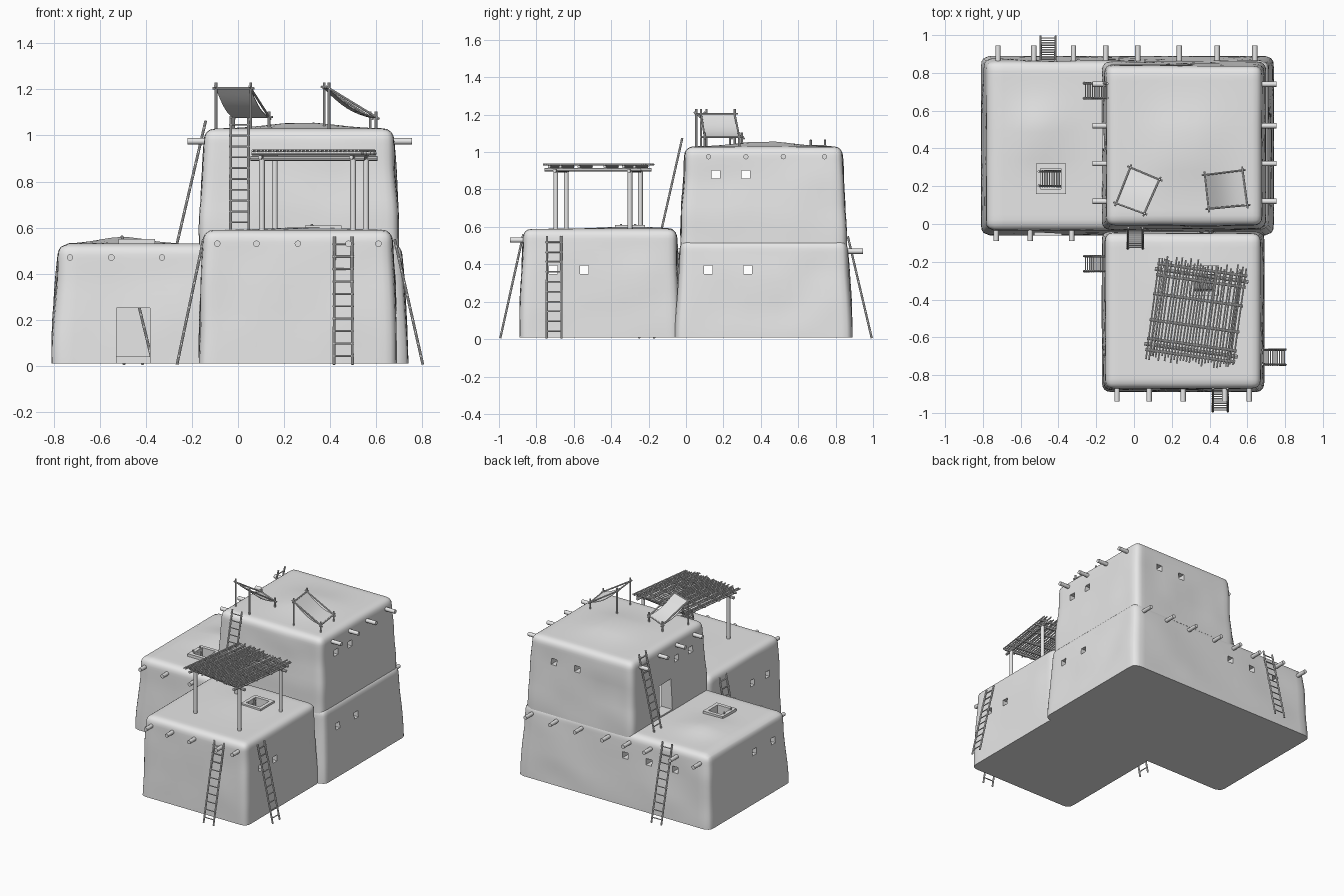
import bpy, bmesh, random
from math import exp, sin
from mathutils import Vector, Matrix, noise

random.seed(4)
if "Cube" in bpy.data.objects:
    bpy.data.objects.remove(bpy.data.objects["Cube"])

clay = bpy.data.materials.new("light_grey")
clay.use_nodes = True
clay.diffuse_color = (0.8, 0.8, 0.8, 1)
clay.node_tree.nodes["Principled BSDF"].inputs["Base Color"].default_value = (0.8, 0.8, 0.8, 1)


def finish(bm, name, angle=0.7):
    mesh = bpy.data.meshes.new(name)
    bmesh.ops.recalc_face_normals(bm, faces=bm.faces)
    bm.to_mesh(mesh)
    bm.free()
    mesh.materials.append(clay)
    ob = bpy.data.objects.new(name, mesh)
    bpy.context.collection.objects.link(ob)
    smooth(ob, angle)
    return ob


def smooth(ob, angle):
    bpy.ops.object.select_all(action='DESELECT')
    ob.select_set(True)
    bpy.context.view_layer.objects.active = ob
    bpy.ops.object.shade_smooth_by_angle(angle=angle)


def box(bm, centre, size):
    m = Matrix.Translation(centre) @ Matrix.Diagonal((*size, 1))
    bmesh.ops.create_cube(bm, size=1, matrix=m)


def pole(bm, a, b, r, sides=8):
    a, b = Vector(a), Vector(b)
    d = b - a
    m = Matrix.Translation((a + b) / 2) @ d.to_track_quat('Z', 'Y').to_matrix().to_4x4()
    bmesh.ops.create_cone(bm, cap_ends=True, segments=sides, radius1=r, radius2=r,
                          depth=d.length, matrix=m)


def cut(ob, cutter):
    mod = ob.modifiers.new("cut", 'BOOLEAN')
    mod.operation, mod.solver, mod.object = 'DIFFERENCE', 'EXACT', cutter
    graph = bpy.context.evaluated_depsgraph_get()
    graph.update()
    mesh = bpy.data.meshes.new_from_object(ob.evaluated_get(graph))
    ob.modifiers.clear()
    ob.data = mesh
    bpy.data.objects.remove(cutter)


def adobe_block(name, lo, hi, taper, bump, openings):
    """Hollow, tapered, soft-cornered block with a mounded roof and cut openings."""
    lo, hi = Vector(lo), Vector(hi)
    mid, half = (lo + hi) / 2, (hi - lo) / 2
    r = 0.045
    bm = bmesh.new()
    bmesh.ops.create_cube(bm, size=2)
    bmesh.ops.subdivide_edges(bm, edges=bm.edges[:], cuts=20, use_grid_fill=True)
    bx, by, height, width = bump
    for v in bm.verts:
        p = Vector([(1 if t > 0 else -1) * abs(t) ** 0.6 * h for t, h in zip(v.co, half)])
        q = Vector((max(r - half.x, min(half.x - r, p.x)),
                    max(r - half.y, min(half.y - r, p.y)), min(half.z - r, p.z)))
        if (p - q).length > 1e-6:
            p = q + (p - q).normalized() * min(r, (p - q).length)
        up = (p.z + half.z) / (2 * half.z)
        shrink = taper * up ** 1.3
        p.x *= 1 - shrink / half.x
        p.y *= 1 - shrink / half.y
        w = p + mid
        wave = noise.noise(w * 4) * 0.012 * sin(3.14 * min(1, max(0, up)))
        p.x += wave * p.x / half.x
        p.y += wave * p.y / half.y
        if up > 0.99:
            p.z += height * exp(-((w.x - bx) ** 2 + (w.y - by) ** 2) / width ** 2)
        v.co = p + mid
    ob = finish(bm, name)
    # Room
    bm = bmesh.new()
    box(bm, mid - Vector((0, 0, 0.02)), half * 2 - Vector((0.18, 0.18, 0.1)))
    cut(ob, finish(bm, "room_cutter"))
    # Windows, doors and roof hatches
    bm = bmesh.new()
    for centre, size in openings:
        box(bm, centre, size)
    cut(ob, finish(bm, "opening_cutter"))
    smooth(ob, 0.7)
    return ob


def side_windows(x_list, y_list, z):
    return [((x, y, z), (0.24, 0.045, 0.045)) for x in x_list for y in y_list]


def back_windows(x_list, y, z):
    return [((x, y, z), (0.045, 0.24, 0.045)) for x in x_list]


HATCH = 0.11
hatch_a, hatch_b = Vector((-0.44, 0.24, 0.53)), Vector((0.37, -0.3, 0.59))
hatch_size = (HATCH, HATCH, 0.3)

# Three room blocks
adobe_block("rear_lower_block", (-0.81, -0.06, 0.01), (0.74, 0.89, 0.53), 0.03,
            (-0.5, 0.5, 0.03, 0.14),
            side_windows((-0.8, 0.73), (0.12, 0.33), 0.37)
            + back_windows((-0.12, -0.31, -0.52), 0.88, 0.37)
            + [((-0.455, -0.06, 0.13), (0.145, 0.24, 0.24)), (hatch_a, hatch_size)])
adobe_block("front_lower_block", (-0.17, -0.89, 0.01), (0.69, -0.03, 0.59), 0.02,
            (0.3, -0.3, 0.012, 0.2),
            side_windows((-0.17, 0.69), (-0.71, -0.545), 0.37) + [(hatch_b, hatch_size)])
adobe_block("upper_block", (-0.17, -0.03, 0.5), (0.7, 0.86, 1.03), 0.025,
            (0.28, 0.42, 0.03, 0.2),
            side_windows((-0.17, 0.7), (0.16, 0.32), 0.88)
            + back_windows((0.48, 0.29), 0.85, 0.88)
            + [((-0.17, 0.47, 0.65), (0.24, 0.14, 0.22))])

# Raised hatch rims
for label, c in (("rear", hatch_a), ("front", hatch_b)):
    bm = bmesh.new()
    for s in (-1, 1):
        box(bm, c + Vector((s * 0.067, 0, 0.005)), (0.026, 0.16, 0.03))
        box(bm, c + Vector((0, s * 0.067, 0.005)), (0.16, 0.026, 0.03))
    finish(bm, label + "_hatch_rim")

# Projecting roof beams
bm = bmesh.new()
for x in (-0.73, -0.55, -0.33):
    pole(bm, (x, 0.02, 0.47), (x, -0.09, 0.47), 0.014, 12)
for x in (-0.72, -0.53, -0.32, -0.15, 0.02, 0.24, 0.44, 0.64):
    pole(bm, (x, 0.8, 0.47), (x, 0.945, 0.47), 0.014, 12)
for x in (-0.09, 0.08, 0.26, 0.48, 0.61):
    pole(bm, (x, -0.8, 0.53), (x, -0.94, 0.53), 0.014, 12)
for y in (0.12, 0.32, 0.52, 0.74):
    pole(bm, (0.6, y, 0.975), (0.755, y, 0.975), 0.014, 12)
    pole(bm, (-0.08, y, 0.975), (-0.22, y, 0.975), 0.014, 12)
finish(bm, "roof_beams")


def ladder(name, foot, head, width=0.08, rungs=10):
    foot, head = Vector(foot), Vector(head)
    d = head - foot
    across = Vector((-d.y, d.x, 0)).normalized() * width / 2
    bm = bmesh.new()
    for s in (-1, 1):
        pole(bm, foot + across * s, head + across * s * 0.95, 0.006)
    for i in range(rungs):
        p = foot + d * (i + 0.7) / (rungs + 0.3)
        pole(bm, p - across * 1.15, p + across * 1.15, 0.004, 6)
    finish(bm, name)


ladder("front_ladder", (0.457, -0.993, 0.005), (0.457, -0.87, 0.56))
ladder("left_ladder", (0.803, -0.705, 0.005), (0.68, -0.705, 0.55))
ladder("right_ladder", (-0.265, -0.21, 0.005), (-0.15, -0.21, 0.55))
ladder("back_ladder", (-0.455, 0.993, 0.005), (-0.455, 0.865, 0.55))
ladder("upper_side_ladder", (-0.265, 0.705, 0.53), (-0.14, 0.705, 1.065))
ladder("upper_front_ladder", (0.007, -0.13, 0.59), (0.007, -0.02, 1.075))
ladder("rear_hatch_ladder", (-0.375, 0.24, 0.03), (-0.505, 0.24, 0.565))
ladder("front_hatch_ladder", (0.43, -0.31, 0.03), (0.32, -0.31, 0.615))

# Pergola: posts, frame, purlins and a layer of thin sticks
turn = Matrix.Translation((0.33, -0.47, 0)) @ Matrix.Rotation(-0.14, 4, 'Z')
bm = bmesh.new()
for s in (-0.2, 0.2):
    for t in (-0.2, 0.2):
        pole(bm, (s, t, 0.57), (s, t, 0.905), 0.013, 10)
    pole(bm, (s, -0.26, 0.905), (s, 0.26, 0.905), 0.009)
    pole(bm, (-0.25, s, 0.9), (0.25, s, 0.9), 0.01)
for t in (-0.23, -0.17, -0.07, 0.07, 0.17, 0.23):
    pole(bm, (-0.24, t, 0.922), (0.24, t, 0.922), 0.008)
for i in range(29):
    x = -0.23 + 0.46 * i / 28
    lean = random.uniform(-0.006, 0.006)
    pole(bm, (x, -0.265 + random.uniform(-0.02, 0.02), 0.934),
         (x + lean, 0.265 + random.uniform(-0.02, 0.02), 0.934), 0.005, 6)
bm.transform(turn)
finish(bm, "pergola")


def awning(name, high, low):
    """Sagging cloth between two high and two low posts."""
    high = [Vector((*p, 1.205)) for p in high]
    low = [Vector((*p, 1.08)) for p in low]
    bm = bmesh.new()
    for a, b in zip(high, low):
        for p in (a, b):
            pole(bm, (p.x, p.y, 1.01), (p.x, p.y, p.z + 0.025), 0.006)
        d = (b - a) * 0.07
        pole(bm, a - d, b + d, 0.005)
    for a, b in (high, low):
        d = (b - a) * 0.1
        pole(bm, a - d, b + d, 0.005)
    finish(bm, name + "_frame")
    bm = bmesh.new()
    n = 8
    bmesh.ops.create_grid(bm, x_segments=n, y_segments=n, size=0.5)
    for v in bm.verts:
        u, w = v.co.x + 0.5, v.co.y + 0.5
        p = high[0].lerp(high[1], u).lerp(low[0].lerp(low[1], u), w)
        p.z -= 0.022 * sin(3.1416 * w)
        v.co = p
    bmesh.ops.solidify(bm, geom=bm.faces[:], thickness=0.004)
    finish(bm, name + "_cloth")


awning("right_awning", ((-0.095, 0.11), (0.055, 0.055)), ((-0.02, 0.3), (0.135, 0.235)))
awning("left_awning", ((0.375, 0.26), (0.395, 0.08)), ((0.575, 0.285), (0.6, 0.1)))
